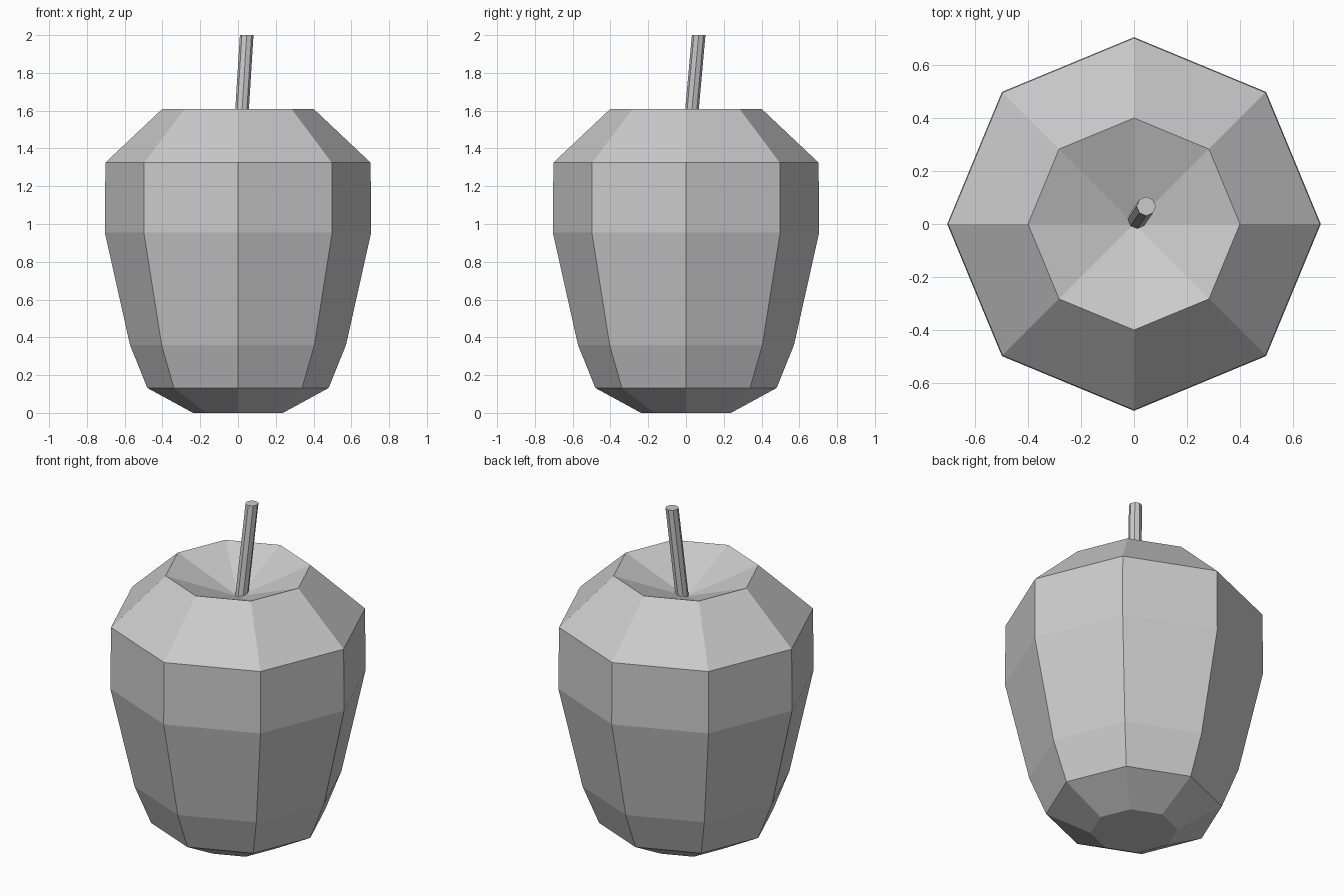
import bpy, bmesh
from math import cos, sin, tau

if "Cube" in bpy.data.objects:
    bpy.data.objects.remove(bpy.data.objects["Cube"])

SIDES = 8


def lofted(name, rings, tip=None):
    """Loft eight-sided rings (x, y, z, radius); close the top flat or to a tip."""
    bm = bmesh.new()
    loops = [[bm.verts.new((x + r * cos(tau * i / SIDES), y + r * sin(tau * i / SIDES), z))
              for i in range(SIDES)] for x, y, z, r in rings]
    for low, high in zip(loops, loops[1:]):
        for i in range(SIDES):
            j = (i + 1) % SIDES
            bm.faces.new((low[i], low[j], high[j], high[i]))
    bm.faces.new(loops[0][::-1])
    if tip:
        centre = bm.verts.new(tip)
        for i in range(SIDES):
            bm.faces.new((loops[-1][i], loops[-1][(i + 1) % SIDES], centre))
    else:
        bm.faces.new(loops[-1])
    bmesh.ops.recalc_face_normals(bm, faces=bm.faces)
    mesh = bpy.data.meshes.new(name)
    bm.to_mesh(mesh)
    bm.free()
    obj = bpy.data.objects.new(name, mesh)
    bpy.context.collection.objects.link(obj)
    return obj


# Fruit body: faceted profile with a sunken dimple on top
profile = [(0, 0.238), (0.132, 0.48), (0.36, 0.572), (0.955, 0.705), (1.325, 0.702), (1.61, 0.40)]
lofted("apple_body", [(0, 0, z, r) for z, r in profile], tip=(0, 0, 1.455))

# Leaning stem with a level top
lofted("stem", [(0.010, 0.015, 1.42, 0.036), (0.046, 0.067, 2.0, 0.036)])
